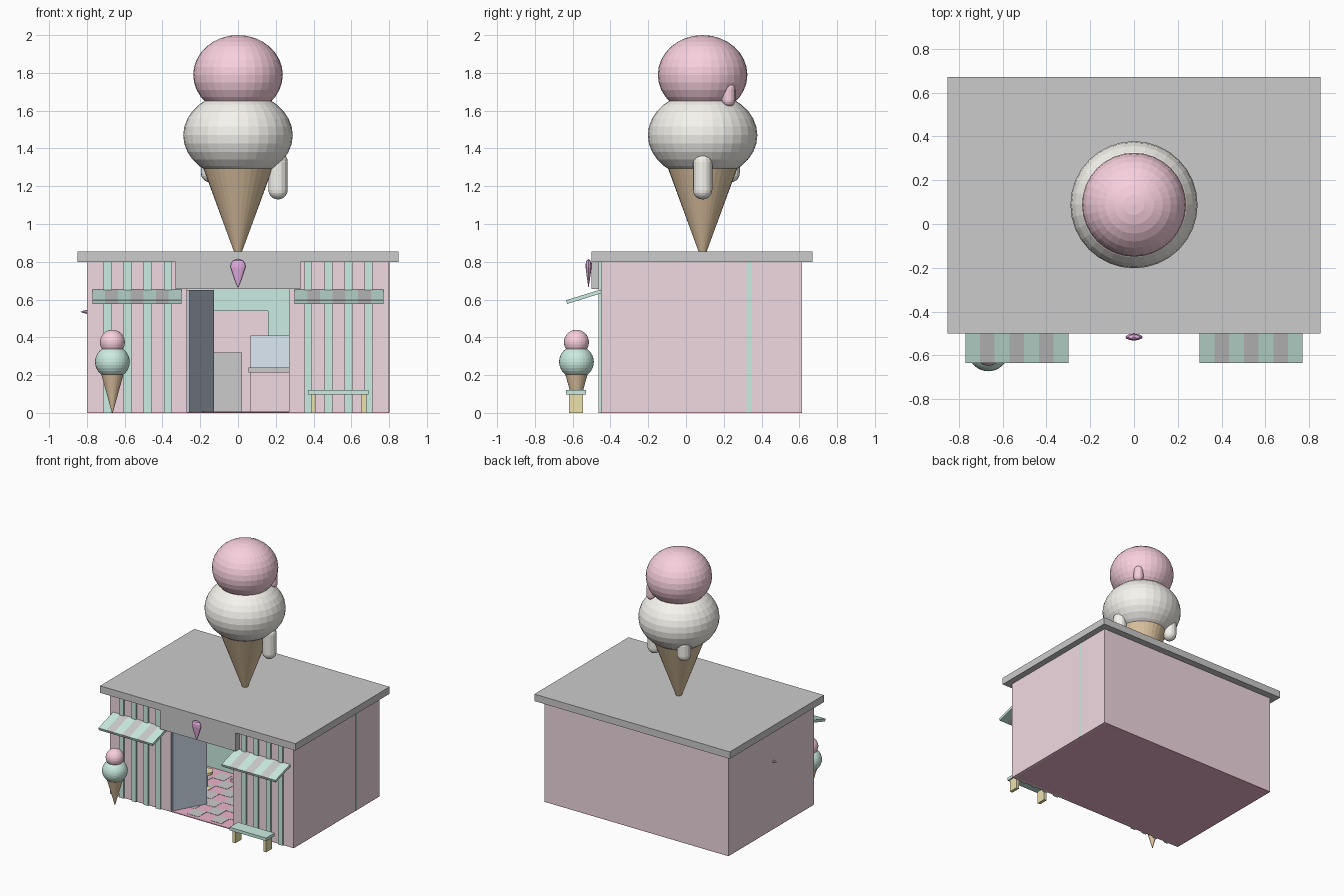
import bpy, bmesh, math

if "Cube" in bpy.data.objects:
    bpy.data.objects.remove(bpy.data.objects["Cube"])

def material(name, r, g, b):
    m = bpy.data.materials.new(name)
    m.diffuse_color = (r, g, b, 1)
    m.use_nodes = True
    m.node_tree.nodes["Principled BSDF"].inputs["Base Color"].default_value = m.diffuse_color
    return m

PINK = material("wall_pink", 0.88, 0.70, 0.76)
FLOOR = material("floor_pink", 0.85, 0.45, 0.60)
MINT = material("mint", 0.60, 0.84, 0.76)
STRAW = material("strawberry", 0.94, 0.63, 0.73)
CREAM = material("cream", 0.93, 0.91, 0.86)
WAFER = material("wafer", 0.74, 0.56, 0.36)
WOOD = material("yellow_wood", 0.84, 0.75, 0.42)
PURPLE = material("purple", 0.80, 0.42, 0.76)
DOOR = material("door_blue", 0.55, 0.62, 0.72)
GLASS = material("glass_blue", 0.72, 0.82, 0.91)
WHITE = material("appliance", 0.80, 0.80, 0.83)

def finish(name, bm, loc, mat):
    bmesh.ops.recalc_face_normals(bm, faces=bm.faces[:])
    me = bpy.data.meshes.new(name)
    bm.to_mesh(me)
    bm.free()
    ob = bpy.data.objects.new(name, me)
    ob.location = loc
    if mat:
        me.materials.append(mat)
    bpy.context.collection.objects.link(ob)
    return ob

def box(name, x, y, z, mat=None):
    """Box from (min, max) ranges."""
    bm = bmesh.new()
    bmesh.ops.create_cube(bm, size=1)
    bmesh.ops.scale(bm, vec=[r[1] - r[0] for r in (x, y, z)], verts=bm.verts)
    return finish(name, bm, [(r[0] + r[1]) / 2 for r in (x, y, z)], mat)

def lathe(name, profile, loc, mat, seg=32, flat_y=1):
    """Revolve (radius, z) points, listed bottom to top, about z."""
    bm = bmesh.new()
    rings = []
    for r, z in profile:
        if r < 1e-5:
            rings.append([bm.verts.new((0, 0, z))])
        else:
            rings.append([bm.verts.new((r * math.cos(math.tau * i / seg),
                                        r * math.sin(math.tau * i / seg) * flat_y, z))
                          for i in range(seg)])
    for a, b in zip(rings, rings[1:]):
        for i in range(seg):
            j = (i + 1) % seg
            quad = [a[i % len(a)], a[j % len(a)], b[j % len(b)], b[i % len(b)]]
            bm.faces.new(list(dict.fromkeys(quad)))
    for ring in (rings[0], rings[-1]):
        if len(ring) > 1:
            bm.faces.new(ring)
    return finish(name, bm, loc, mat)

def scoop(name, loc, r, rz, mat):
    prof = [(r * math.sin(math.pi * k / 16), -rz * math.cos(math.pi * k / 16)) for k in range(17)]
    return lathe(name, prof, loc, mat)

def drip(name, x, y, z0, z1, r, mat):
    arc = [(r * math.sin(a), r * math.cos(a)) for a in [math.pi / 2 * k / 5 for k in range(6)]]
    prof = [(p, z0 + r - q) for p, q in arc] + [(p, z1 - r + q) for p, q in reversed(arc)]
    return lathe(name, prof, (x, y, 0), mat, 16)

# Building shell with an open doorway
T = 0.02
box("floor", (-0.8, 0.8), (-0.45, 0.615), (0, 0.006), FLOOR)
box("back_wall", (-0.8, 0.8), (0.615 - T, 0.615), (0, 0.8), PINK)
for side, s in (("left", -1), ("right", 1)):
    box(side + "_wall", sorted((s * 0.8, s * (0.8 - T))), (-0.45, 0.615), (0, 0.8), PINK)
    box(side + "_front_wall", sorted((s * 0.8, s * 0.27)), (-0.45, -0.45 + T), (0, 0.8), PINK)
box("door_header", (-0.27, 0.27), (-0.45, -0.45 + T), (0.655, 0.8), PINK)
box("roof", (-0.85, 0.85), (-0.5, 0.67), (0.8, 0.855))
box("sign_panel", (-0.33, 0.33), (-0.5, -0.45), (0.655, 0.8))

# Front facade: stripes and awnings, mirrored
for side, s in (("left", -1), ("right", 1)):
    for k in range(4):
        c = s * (0.373 + 0.106 * k)
        box(f"{side}_wall_stripe_{k}", (c - 0.02, c + 0.02), (-0.462, -0.45), (0, 0.8), MINT)
    w = 0.47 / 7
    for k in range(7):
        c = s * (0.30 + w * (k + 0.5))
        panel = box(f"{side}_awning_stripe_{k}", (c - w / 2, c + w / 2), (-0.636, -0.446),
                    (0.605, 0.625), None if k % 2 else MINT)
        panel.rotation_euler.x = 0.30

# Purple teardrop over the door, and a small tip on the left wall
lathe("sign_teardrop", [(0, 0.66), (0.012, 0.69), (0.028, 0.735), (0.039, 0.77),
                        (0.038, 0.79), (0.026, 0.807), (0, 0.815)],
      (0, -0.516, 0), PURPLE, 12, 0.4)
tip = lathe("side_wall_tip", [(0.011, 0), (0.006, 0.02), (0, 0.036)],
            (-0.799, 0.06, 0.535), PURPLE, 8)
tip.rotation_euler.y = -math.pi / 2

# Giant rooftop cone
CY = 0.088
lathe("roof_cone", [(0.02, 0.85), (0.2, 1.34)], (0, CY, 0), WAFER)
scoop("roof_lower_scoop", (0, CY, 1.47), 0.29, 0.23, CREAM)
scoop("roof_upper_scoop", (0, CY, 1.79), 0.237, 0.21, STRAW)
drip("cream_drip_right", 0.212, CY, 1.13, 1.38, 0.051, CREAM)
drip("cream_drip_back", -0.147, 0.235, 1.22, 1.40, 0.05, CREAM)
drip("pink_drip", 0.145, 0.225, 1.62, 1.75, 0.036, STRAW)

# Small cone standing by the entrance
SX, SY = -0.665, -0.58
lathe("stand_cone", [(0.002, 0), (0.062, 0.215)], (SX, SY, 0), WAFER, 24)
scoop("stand_lower_scoop", (SX, SY, 0.27), 0.092, 0.087, MINT)
scoop("stand_upper_scoop", (SX, SY, 0.374), 0.066, 0.066, STRAW)

# Bench
box("bench_seat", (0.37, 0.69), (-0.635, -0.53), (0.097, 0.121), MINT)
for k, x in enumerate((0.387, 0.655)):
    box(f"bench_leg_{k}", (x, x + 0.024), (-0.62, -0.545), (0, 0.098), WOOD)

# Door leaf swung inward
door = box("open_door", (0, 0.27), (-0.008, 0.008), (0.003, 0.65), DOOR)
a = math.radians(61)
door.rotation_euler.z = a
door.location.x = -0.265 + 0.135 * math.cos(a)
door.location.y = -0.435 + 0.135 * math.sin(a)

# Interior: tiles, partition with doorway, counter, appliances, stool
for i in range(15):
    for j in range(7):
        if (i + j) % 2 == 0:
            x, y = -0.75 + 0.1 * i, -0.42 + 0.1 * j
            box(f"floor_tile_{i}_{j}", (x, x + 0.1), (y, y + 0.1), (0.004, 0.008))
box("partition_right", (0.16, 0.802), (0.32, 0.345), (0.001, 0.8), MINT)
box("partition_left", (-0.79, -0.18), (0.32, 0.345), (0.001, 0.8), MINT)
box("partition_lintel", (-0.18, 0.16), (0.32, 0.345), (0.54, 0.8), MINT)
box("counter", (0.065, 0.78), (-0.15, 0.04), (0.005, 0.215), PINK)
box("counter_top", (0.055, 0.78), (-0.17, 0.06), (0.215, 0.24))
box("display_case", (0.065, 0.78), (-0.13, 0.03), (0.24, 0.41), GLASS)
box("freezer", (-0.15, 0.022), (0.45, 0.59), (0.005, 0.32), WHITE)
lathe("stool", [(0.04, 0.005), (0.012, 0.015), (0.012, 0.115), (0.05, 0.12), (0.05, 0.14)],
      (-0.29, 0.02, 0), WOOD, 16)
